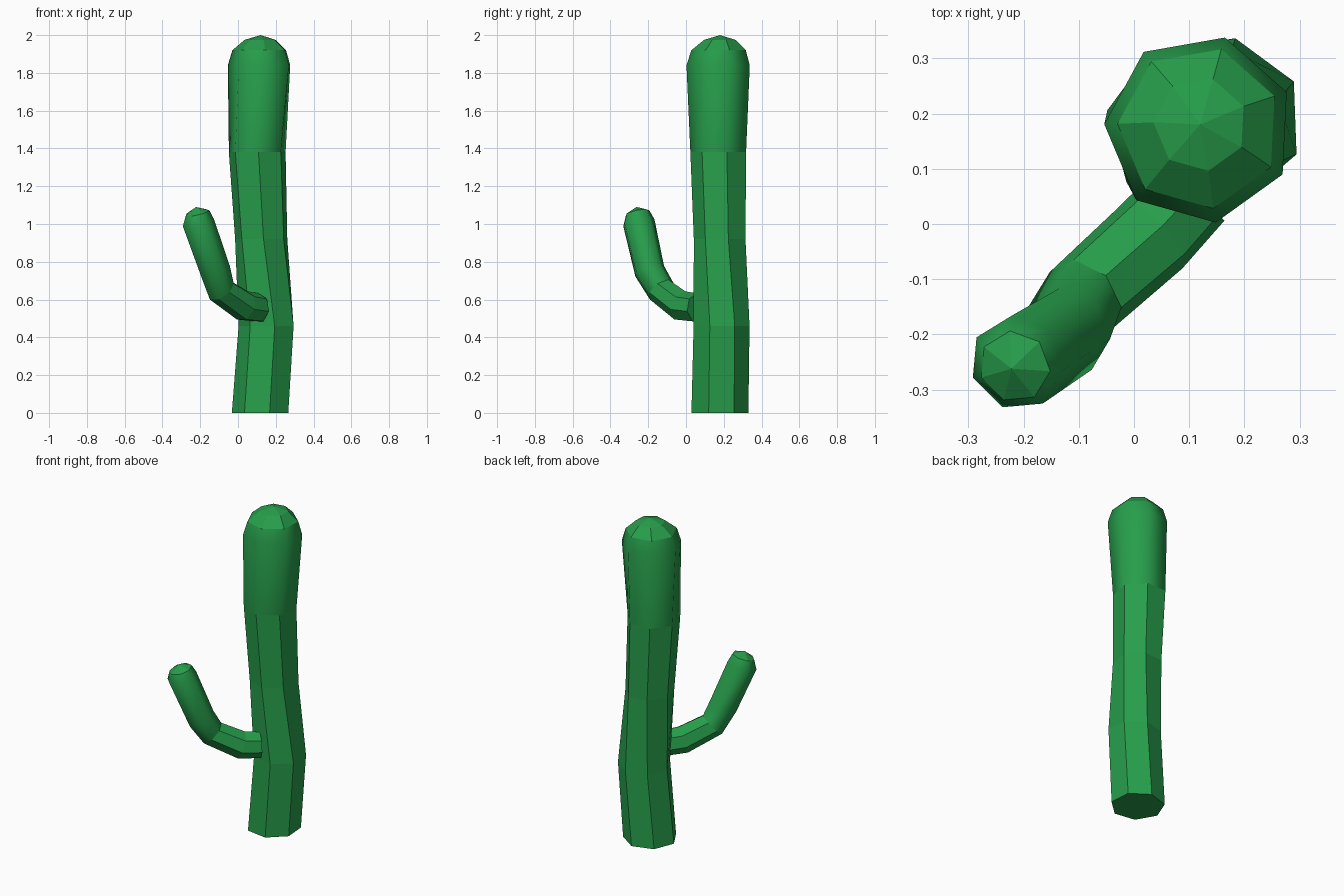
import bpy, bmesh, math
from mathutils import Vector

if "Cube" in bpy.data.objects:
    bpy.data.objects.remove(bpy.data.objects["Cube"])

SIDES = 7

green = bpy.data.materials.new("cactus green")
green.diffuse_color = (0.02, 0.34, 0.07, 1)
green.use_nodes = True
green.node_tree.nodes["Principled BSDF"].inputs["Base Color"].default_value = green.diffuse_color


def loft(name, rings, tip, u, tangents, smooth):
    """Skin 7-sided rings (x, y, z, radius, phase in degrees) and close to a tip."""
    bm = bmesh.new()
    u = Vector(u).normalized()
    loops = []
    for (x, y, z, r, phase), t in zip(rings, tangents):
        t = Vector(t).normalized()
        side = (u - t * u.dot(t)).normalized()
        up = t.cross(side)
        loop = []
        for k in range(SIDES):
            a = math.radians(phase) + math.tau * k / SIDES
            loop.append(bm.verts.new(Vector((x, y, z)) + r * (side * math.cos(a) + up * math.sin(a))))
        loops.append(loop)
    bm.faces.new(loops[0][::-1])
    for i, (lo, hi) in enumerate(zip(loops, loops[1:])):
        for k in range(SIDES):
            n = (k + 1) % SIDES
            f = bm.faces.new((lo[k], lo[n], hi[n], hi[k]))
            f.smooth = i in smooth
    apex = bm.verts.new(tip)
    for k in range(SIDES):
        bm.faces.new((loops[-1][k], loops[-1][(k + 1) % SIDES], apex))
    bmesh.ops.recalc_face_normals(bm, faces=bm.faces)
    me = bpy.data.meshes.new(name)
    bm.to_mesh(me)
    bm.free()
    me.materials.append(green)
    ob = bpy.data.objects.new(name, me)
    bpy.context.collection.objects.link(ob)
    return ob


# Trunk: slightly wandering column with a rounded top
trunk = [
    (0.122, 0.177, 0.00, 0.155, -73),
    (0.155, 0.187, 0.46, 0.152, -75),
    (0.125, 0.183, 0.92, 0.142, -86),
    (0.103, 0.177, 1.38, 0.154, -88),
    (0.118, 0.172, 1.84, 0.172, -80),
    (0.118, 0.174, 1.92, 0.148, -80),
    (0.120, 0.180, 1.975, 0.085, -80),
]
loft("trunk", trunk, (0.12, 0.18, 2.0), (1, 0, 0), [(0, 0, 1)] * 7, {3, 4})

# Arm: leaves the trunk, bends at the elbow and rises to a rounded tip
arm = [
    (0.110, 0.060, 0.555, 0.078, 90),
    (0.035, -0.020, 0.565, 0.082, 90),
    (-0.090, -0.132, 0.650, 0.078, 90),
    (-0.122, -0.195, 0.755, 0.083, 90),
    (-0.212, -0.252, 1.010, 0.087, 90),
    (-0.216, -0.258, 1.060, 0.066, 90),
]
directions = [(-0.7, -0.7, 0), (-0.65, -0.65, 0.3), (-0.5, -0.5, 0.7),
              (-0.3, -0.3, 0.85), (-0.2, -0.2, 0.95), (-0.2, -0.2, 0.95)]
loft("arm", arm, (-0.222, -0.262, 1.09), (0.7, -0.7, 0), directions, {2, 3, 4})
